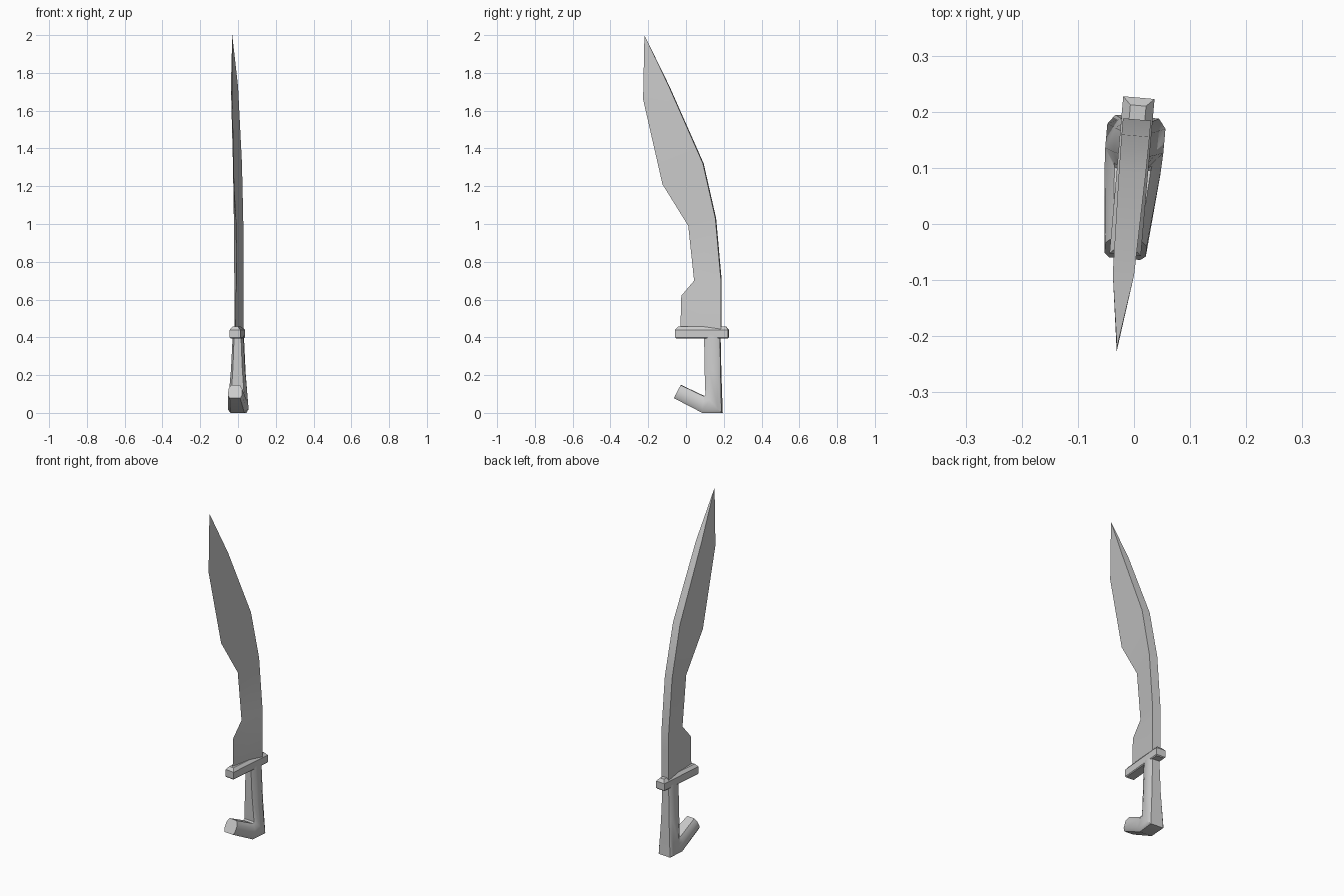
import bpy, bmesh, math
from mathutils import Matrix

cube = bpy.data.objects.get("Cube")
if cube:
    bpy.data.objects.remove(cube, do_unlink=True)

steel = bpy.data.materials.new("plain grey steel")
steel.use_nodes = True
grey = (0.6, 0.6, 0.6, 1)
steel.diffuse_color = grey
steel.node_tree.nodes["Principled BSDF"].inputs["Base Color"].default_value = grey

# The whole sword is turned slightly about the vertical axis
TURN = Matrix.Translation((-0.011, 0, 0)) @ Matrix.Rotation(math.radians(-5), 4, 'Z')


def loft(name, rings, angle):
    """Skin a list of equal-length point rings and cap both ends."""
    bm = bmesh.new()
    loops = [[bm.verts.new(p) for p in ring] for ring in rings]
    count = len(loops[0])
    for a, b in zip(loops, loops[1:]):
        for i in range(count):
            j = (i + 1) % count
            bm.faces.new((a[i], a[j], b[j], b[i]))
    bm.faces.new(loops[0])
    bm.faces.new(loops[-1])
    bmesh.ops.remove_doubles(bm, verts=bm.verts, dist=0.0005)
    bmesh.ops.recalc_face_normals(bm, faces=bm.faces)
    bm.transform(TURN)
    mesh = bpy.data.meshes.new(name)
    bm.to_mesh(mesh)
    bm.free()
    mesh.materials.append(steel)
    obj = bpy.data.objects.new(name, mesh)
    bpy.context.collection.objects.link(obj)
    bpy.ops.object.select_all(action='DESELECT')
    obj.select_set(True)
    bpy.context.view_layer.objects.active = obj
    bpy.ops.object.shade_smooth_by_angle(angle=math.radians(angle))
    return obj


# Blade: wedge with a thick spine; cutting edge (y, z), spine (y, z), half width
stations = [
    ((-0.03, 0.44), (0.187, 0.44), 0.025),
    ((-0.025, 0.62), (0.187, 0.62), 0.025),
    ((0.043, 0.70), (0.187, 0.71), 0.025),
    ((0.012, 0.99), (0.158, 1.03), 0.025),
    ((-0.125, 1.21), (0.092, 1.32), 0.024),
    ((-0.228, 1.66), (-0.09, 1.73), 0.019),
    ((-0.221, 1.999), (-0.221, 2.0), 0.0002),
]
loft("blade", [[(0, *edge), (w, *spine), (-w, *spine)]
               for edge, spine, w in stations], 30)


# Guard: bar with a small chamfer around the top
def bar_ring(z, inset):
    x, front, back = 0.028 - inset, -0.055 + inset, 0.226 - inset
    return [(-x, front, z), (x, front, z), (x, back, z), (-x, back, z)]


loft("guard", [bar_ring(0.395, 0.004), bar_ring(0.40, 0), bar_ring(0.44, 0),
               bar_ring(0.457, 0.014)], 30)


# Grip: hooked handle, from inner (y, z) to outer (y, z), half width
def grip_ring(inner, outer, width):
    shape = [(0, 0.5), (0, 0.65), (0.3, 1), (0.8, 1), (1, 0.75)]
    half = [(w * width, *(a + (b - a) * t for a, b in zip(inner, outer)))
            for t, w in shape[1:]]
    return half + [(-x, y, z) for x, y, z in reversed(half)]


loft("grip", [
    grip_ring((0.098, 0.41), (0.182, 0.41), 0.028),
    grip_ring((0.100, 0.25), (0.186, 0.20), 0.037),
    grip_ring((0.106, 0.095), (0.192, 0.0), 0.052),
    grip_ring((0.098, 0.088), (0.090, 0.0), 0.050),
    grip_ring((-0.026, 0.147), (-0.062, 0.078), 0.037),
], 50)
